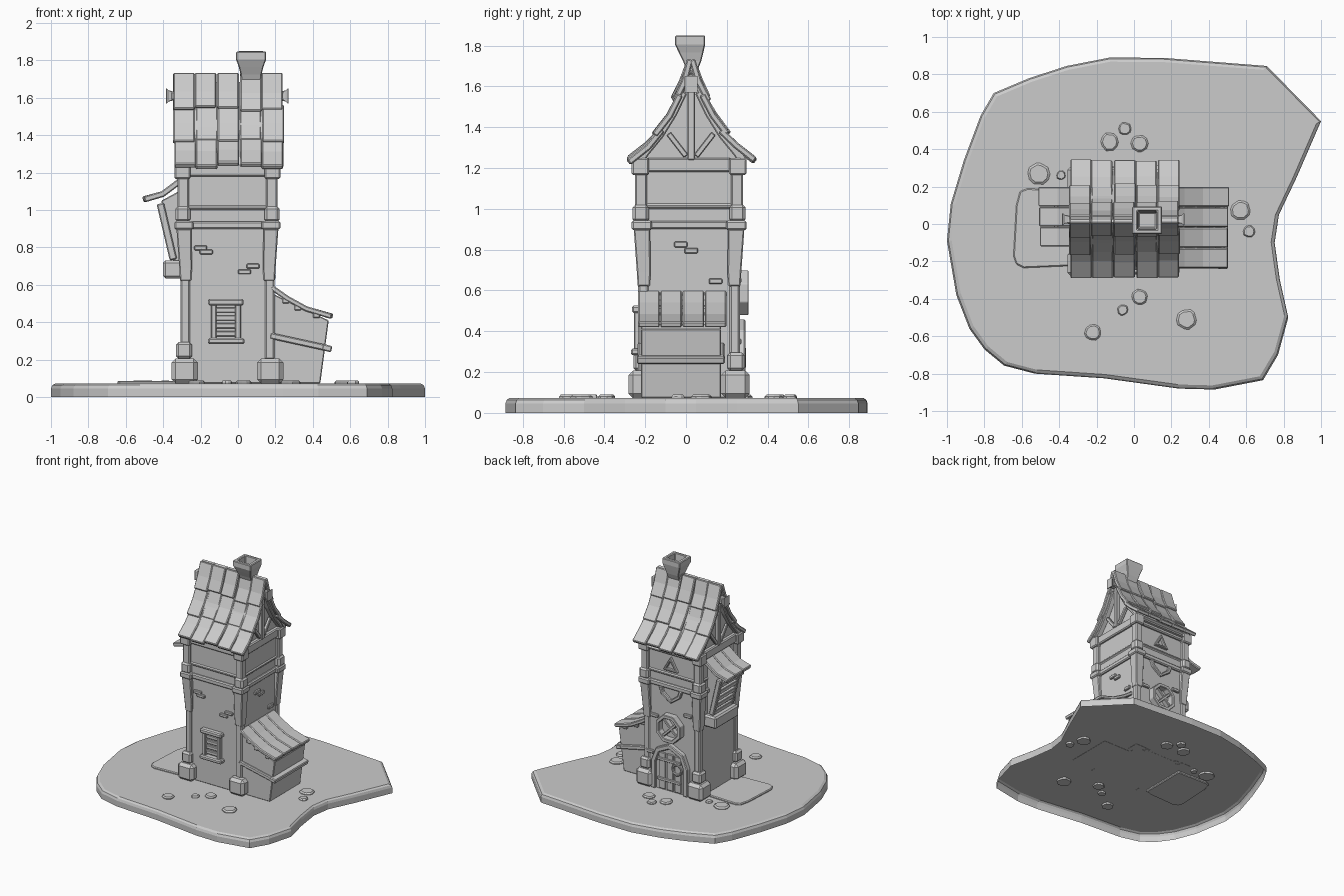
import bpy, bmesh, math, random
from mathutils import Vector

if "Cube" in bpy.data.objects:
    bpy.data.objects.remove(bpy.data.objects["Cube"])

random.seed(4)
MAT = bpy.data.materials.new("plain grey")
MAT.diffuse_color = (0.6, 0.6, 0.6, 1)
MAT.use_nodes = True
MAT.node_tree.nodes["Principled BSDF"].inputs["Base Color"].default_value = MAT.diffuse_color


def finish(name, bm, bevel=0.0):
    bmesh.ops.recalc_face_normals(bm, faces=bm.faces[:])
    me = bpy.data.meshes.new(name)
    bm.to_mesh(me)
    bm.free()
    me.materials.append(MAT)
    ob = bpy.data.objects.new(name, me)
    bpy.context.collection.objects.link(ob)
    if bevel:
        m = ob.modifiers.new("soft edge", 'BEVEL')
        m.width, m.segments, m.limit_method = bevel, 1, 'ANGLE'
        m.angle_limit = math.radians(40)
    return ob


def loft(name, rings, bevel=0.0, closed=False, bottom=True):
    """Skin a list of equal point rings; cap the ends unless closed."""
    bm = bmesh.new()
    vs = [[bm.verts.new(p) for p in r] for r in rings]
    n = len(vs[0])
    pairs = list(zip(vs, vs[1:])) + ([(vs[-1], vs[0])] if closed else [])
    for a, b in pairs:
        for i in range(n):
            bm.faces.new((a[i], a[(i + 1) % n], b[(i + 1) % n], b[i]))
    if not closed:
        if bottom:
            bm.faces.new(vs[0])
        bm.faces.new(vs[-1])
    return finish(name, bm, bevel)


def prism(name, pts, axis, a, b, bevel=0.0):
    put = {'x': lambda p, t: (t, p[0], p[1]), 'y': lambda p, t: (p[0], t, p[1]),
           'z': lambda p, t: (p[0], p[1], t)}[axis]
    return loft(name, [[put(p, t) for p in pts] for t in (a, b)], bevel)


def strip(name, path, t, axis, a, b, bevel=0.006):
    """Bent plank: a path thickened by t to its left, run along an axis."""
    P = [Vector(p) for p in path]
    off = []
    for i, p in enumerate(P):
        d = (P[min(i + 1, len(P) - 1)] - P[max(i - 1, 0)]).normalized()
        off.append(p + Vector((-d.y, d.x)) * t)
    return prism(name, [tuple(p) for p in P + off[::-1]], axis, a, b, bevel)


def box(name, x0, x1, y0, y1, z0, z1, bevel=0.008):
    return prism(name, [(x0, y0), (x1, y0), (x1, y1), (x0, y1)], 'z', z0, z1, bevel)


def rect(cx, cy, hx, hy, z):
    return [(cx + i * hx, cy + j * hy, z) for i, j in ((-1, -1), (1, -1), (1, 1), (-1, 1))]


def frame(name, cx, cz, r, n, y0, y1, w, turn):
    """Polygon frame standing on the back wall."""
    rings = []
    for i in range(n):
        a = turn + math.tau * i / n
        c, s = math.cos(a), math.sin(a)
        rings.append([(cx + c * q, y, cz + s * q)
                      for q, y in ((r, y0), (r, y1), (r - w, y1), (r - w, y0))])
    return loft(name, rings, 0.004, closed=True)


# island base, a shell open underneath
edge = [(-.75, .70), (-.56, .78), (-.36, .845), (-.13, .89), (.16, .888), (.71, .845), (1, .55),
        (.87, .25), (.775, .05), (.752, -.1), (.78, -.3), (.825, -.5), (.77, -.7), (.69, -.835),
        (.43, -.885), (.24, -.88), (-.16, -.825), (-.53, -.80), (-.695, -.757), (-.80, -.67),
        (-.88, -.56), (-.95, -.38), (-1, -.09), (-.98, .107), (-.91, .34), (-.82, .58)]
loft("island_base", [[(x * k, y * k, z) for x, y in edge]
                     for k, z in ((1, 0), (1, .046), (.992, .064), (.975, .074))], bottom=False)

# stepping stones and side slab
for x, y, r in ((-.13, .44, .05), (-.05, .51, .035), (.03, .43, .048), (-.51, .27, .06),
                (-.39, .26, .025), (.57, .075, .055), (.615, -.04, .033), (.03, -.39, .042),
                (-.06, -.46, .03), (-.22, -.58, .045), (.28, -.51, .056)):
    ang = [(math.tau * i / 10 + random.uniform(-.12, .12), random.uniform(.92, 1.06)) for i in range(10)]
    loft("stepping_stone", [[(x + r * k * q * math.cos(a), y + r * k * q * math.sin(a), z)
                             for a, q in ang] for k, z in ((1, .058), (1, .08), (.8, .089))])
prism("side_slab", [(-.30, .18), (-.57, .19), (-.61, .175), (-.63, .10), (-.645, -.17), (-.63, -.215),
                    (-.59, -.235), (-.36, -.225), (-.30, -.21)], 'z', .058, .087, .006)

# tower walls
X0, X1, Y0, Y1 = -.30, .185, -.225, .255
box("tower_wall", X0, X1, Y0, Y1, .073, 1.24, .005)

# horizontal timber bands
for z0, z1, o in ((.90, .94, .018), (1.0, 1.025, .008), (1.18, 1.25, .02)):
    box("timber_band", X0 - o, X1 + o, Y0 - o, Y1 + o, z0, z1)

# corner posts, brackets and footing stones
for sx, xe in ((-1, -.335), (1, .222)):
    for sy, ye in ((-1, -.262), (1, .292)):
        def corner(name, o, w, z0, z1, bevel=.008):
            xs = sorted((xe + sx * o, xe + sx * (o - w)))
            ys = sorted((ye + sy * o, ye + sy * (o - w)))
            return box(name, *xs, *ys, z0, z1, bevel)
        corner("post_cap", .004, .085, 1.165, 1.25)
        corner("upper_post", -.012, .06, 1.0, 1.18)
        corner("post_block", 0, .08, .935, 1.02, .014)
        corner("bracket_block", .004, .10, .895, .942)
        loft("bracket", [rect(xe - sx * c, ye - sy * c, h, h, z)
                         for c, h, z in ((.055, .03, .62), (.055, .034, .69), (.046, .04, .90))], .006)
        corner("edge_timber", -.028, .05, .2, .66)
        corner("footing_stone", .02, .14, .073, .207, .022)
        if (sx, sy) != (1, -1):
            corner("upper_footing_stone", -.004, .085, .205, .295, .014)

# loose bricks on the walls
for x, z in ((-.20, .797), (-.17, .775), (.035, .67), (.08, .70)):
    box("front_brick", x - .035, x + .035, Y0 - .016, Y0 + .01, z - .013, z + .013, .005)
for y, z in ((-.025, .825), (.025, .795), (.145, .645)):
    box("side_brick", X1 - .01, X1 + .016, y - .033, y + .033, z - .014, z + .014, .005)
for x, z in ((.1, .65), (-.2, .72), (.14, .35)):
    box("back_brick", x - .035, x + .035, Y1 - .01, Y1 + .016, z - .014, z + .014, .005)

# front window
box("window_lintel", -.16, .03, -.265, -.21, .49, .525)
box("window_sill", -.16, .035, -.27, -.21, .283, .315)
for x in (-.145, -.015):
    box("window_jamb", x, x + .03, -.255, -.21, .31, .495, .005)
for i in range(4):
    box("window_slat", -.12, -.01, -.242, -.21, .325 + i * .042, .353 + i * .042, .004)

# gable core under the roof
C = .025
slope = [(.018, 1.68), (.05, 1.585), (.10, 1.48), (.165, 1.375), (.235, 1.29), (.27, 1.235)]
gable = [(C + d, z - .03) for d, z in slope] + [(C - d, z - .03) for d, z in slope[::-1]]
prism("gable_wall", gable, 'x', X0 + .01, X1 - .01)

# gable rafters, king posts and braces at both ends
for a, b in ((-.33, -.285), (.17, .218)):
    for s in (-1, 1):
        strip("rafter", [(C + s * d, z - .005) for d, z in slope[1:]], -.034 * s, 'x', a, b)
        strip("gable_brace", [(C + s * .035, 1.25), (C + s * .12, 1.36)], .026 * s, 'x', a + .012, b - .012, .004)
    box("king_post", a + .006, b - .006, C - .018, C + .018, 1.24, 1.66, .005)
box("ridge_beam", -.36, .25, C - .024, C + .024, 1.585, 1.635)
for s, x in ((-1, -.35), (1, .235)):
    loft("ridge_beam_end", [[(x + s * t, C + j * h, 1.61 + k * h * 1.25)
                             for j, k in ((-1, -1), (1, -1), (1, 1), (-1, 1))]
                            for t, h in ((0, .02), (.02, .024), (.034, .034))], .003)

# curved roof tiles, three rows of five on each slope
rows = [[(.02, 1.735), (.052, 1.63), (.092, 1.545)],
        [(.068, 1.565), (.12, 1.465), (.186, 1.378)],
        [(.155, 1.395), (.225, 1.318), (.312, 1.25)]]
for s in (-1, 1):
    for r, row in enumerate(rows):
        for c in range(5):
            x = -.345 + c * .118 + random.uniform(-.005, .005)
            k = random.uniform(-.006, .006)
            e = random.uniform(-.008, .010)
            path = [(C + s * (d + (k if i else 0)), z + (k if i else 0)) for i, (d, z) in enumerate(row)]
            path[-1] = (path[-1][0] + s * e, path[-1][1] - e)
            strip("roof_tile", path, -.03 * s, 'x', x, x + .115)
    strip("roof_underlay", [(C + s * d, z + .005) for d, z in slope], -.02 * s, 'x', -.325, .225, 0)

# chimney with hollow flared top
loft("chimney", [rect(.07, y, h, k, z) for y, h, k, z in
                 ((.03, .05, .02, 1.66), (.03, .056, .045, 1.725), (.025, .066, .06, 1.765),
                  (.02, .08, .074, 1.805), (.02, .08, .074, 1.848), (.02, .052, .05, 1.85),
                  (.02, .046, .042, 1.76))], .005)

# lean-to on the right
prism("lean_to_wall", [(.17, .073), (.44, .073), (.485, .41), (.36, .47), (.17, .56)], 'y', -.22, .172, .005)
for y0, y1 in ((-.237, -.21), (.162, .188)):
    strip("lean_to_side_band", [(.175, .345), (.495, .275)], -.033, 'y', y0, y1)
strip("lean_to_end_band", [(.455, .285), (.505, .272)], -.034, 'y', -.24, .19)
for i in range(4):
    y = -.235 + i * .109
    e = random.uniform(-.012, .008)
    strip("lean_to_plank", [(.185, .60), (.27, .54), (.37, .485), (.51 + e, .445)], -.028, 'y', y, y + .106)
for x, z in ((.255, .515), (.32, .478), (.42, .437)):
    box("lean_to_purlin", x - .018, x + .018, -.232, .19, z - .014, z + .014, .004)

# bay window with awning on the left
prism("bay_body", [(-.28, 1.12), (-.41, 1.05), (-.345, .72), (-.28, .72)], 'y', -.075, .155, .005)
box("bay_sill", -.40, -.28, -.11, .19, .635, .73, .012)
for i in range(3):
    y = -.12 + i * .107
    strip("awning_plank", [(-.30, 1.185), (-.35, 1.145), (-.41, 1.10), (-.505 - i * .004, 1.072)],
          .032, 'y', y, y + .104)
for y in (-.095, .145):
    strip("bay_jamb", [(-.435, 1.03), (-.365, .73)], .04, 'y', y, y + .03)
for i in range(5):
    x, z = -.428 + i * .014, 1.0 - i * .058
    strip("bay_slat", [(x, z), (x + .009, z - .038)], .03, 'y', -.07, .15, .004)

# back doorway with arched frame
arch = [(-.185, .073), (-.185, .29), (-.15, .375), (-.05, .42), (.05, .375), (.085, .29), (.085, .073)]
strip("door_arch", [(.92 * x - .004, z) for x, z in arch], .04, 'y', Y1 - .01, Y1 + .036)
prism("door_leaf", arch, 'y', Y1 - .01, Y1 + .014)
for x in (-.12, -.05, .02):
    box("door_board", x - .03, x + .03, Y1, Y1 + .024, .08, .375, .005)
for z in (.15, .31):
    box("door_hinge", -.15, .06, Y1, Y1 + .032, z, z + .024, .004)
frame("door_ring", -.12, .27, .05, 8, Y1, Y1 + .04, .016, 0)

# back round window with crossed bars
frame("round_window", -.05, .588, .118, 8, Y1 - .01, Y1 + .052, .03, math.pi / 8)
for s in (-1, 1):
    strip("window_cross", [(-.05 - .075 * s, .515), (-.05 + .065 * s, .655)], .022, 'y', Y1 - .01, Y1 + .038, .004)

# back shield bracket and triangle window
strip("shield_trim", [(-.155, .90), (-.135, .845), (-.05, .785), (.035, .845), (.055, .90)],
      .028, 'y', Y1 - .01, Y1 + .022)
frame("triangle_window", -.05, 1.085, .075, 3, Y1 - .01, Y1 + .022, .032, math.pi / 2)
